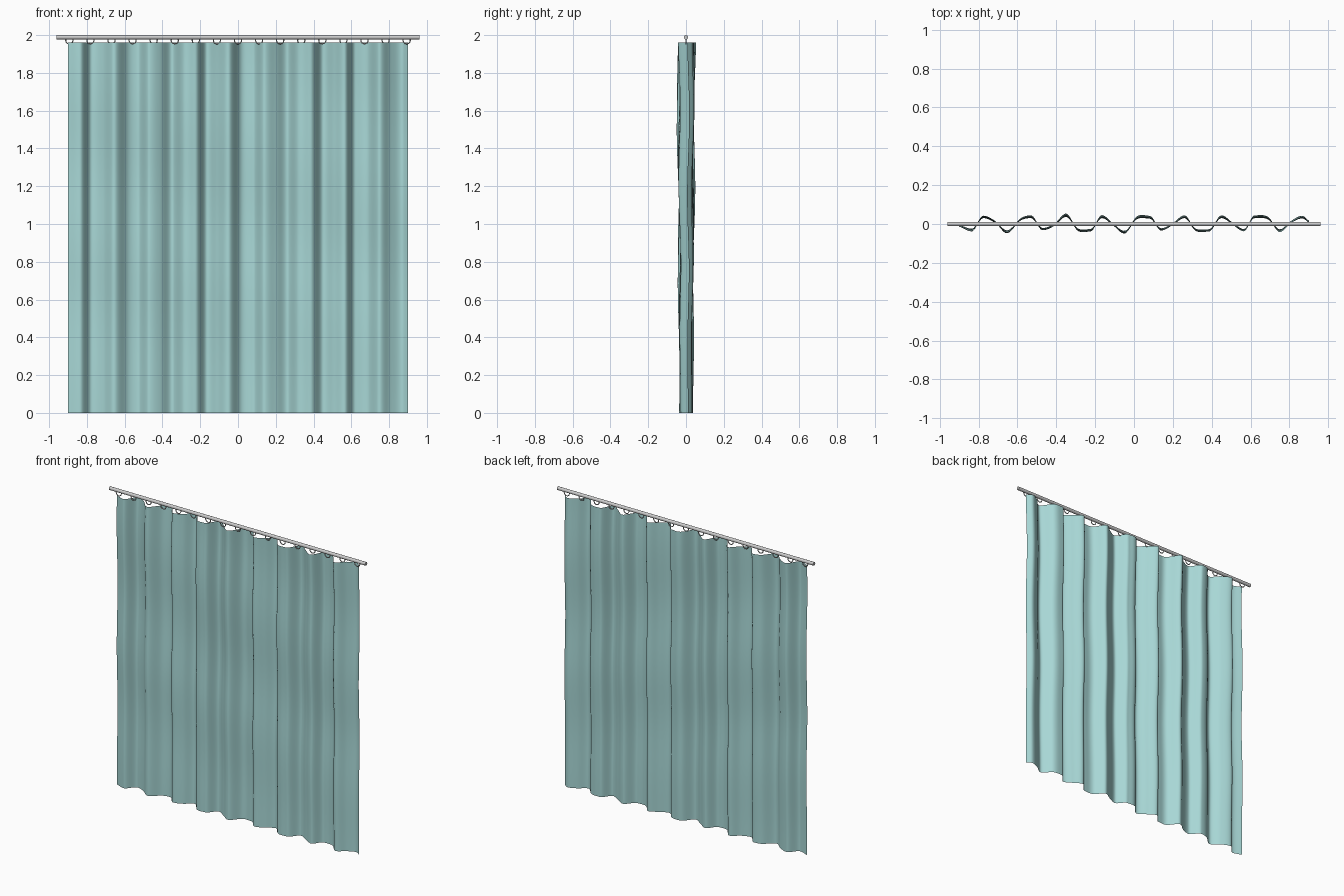
import bpy, bmesh, math
from mathutils import Matrix

if "Cube" in bpy.data.objects:
    bpy.data.objects.remove(bpy.data.objects["Cube"])


def material(name, rgb):
    m = bpy.data.materials.new(name)
    m.diffuse_color = (*rgb, 1)
    m.use_nodes = True
    m.node_tree.nodes["Principled BSDF"].inputs["Base Color"].default_value = m.diffuse_color
    return m


teal = material("pale teal fabric", (0.39, 0.68, 0.67))
steel = material("light grey metal", (0.60, 0.60, 0.60))

# Fold profile: (x, y) crests and troughs across the curtain width
FOLDS = [(-0.90, -0.008), (-0.835, -0.033), (-0.775, 0.040), (-0.71, 0.008),
         (-0.655, -0.043), (-0.58, 0.028), (-0.53, 0.040), (-0.47, -0.028),
         (-0.41, -0.004), (-0.35, 0.048), (-0.29, -0.030), (-0.225, -0.035),
         (-0.165, 0.040), (-0.11, 0.0), (-0.05, -0.046), (0.015, 0.034),
         (0.08, 0.037), (0.14, -0.030), (0.20, 0.0), (0.26, 0.040),
         (0.315, -0.030), (0.385, -0.036), (0.45, 0.040), (0.51, 0.0),
         (0.565, -0.035), (0.62, 0.040), (0.69, 0.032), (0.75, -0.037),
         (0.81, 0.012), (0.865, 0.038), (0.90, 0.012)]


def fold_depth(x):
    """Smoothly blended depth between neighbouring fold points."""
    last = len(FOLDS) - 1
    i = next((k for k in range(last) if x <= FOLDS[k + 1][0]), last - 1)
    (x0, y0), (x1, y1) = FOLDS[i], FOLDS[i + 1]
    before, after = FOLDS[max(i - 1, 0)], FOLDS[min(i + 2, last)]

    def slope(a, b):
        return (b[1] - a[1]) / (b[0] - a[0])
    s = slope((x0, y0), (x1, y1))
    h, t = x1 - x0, (x - x0) / (x1 - x0)
    s0, s1 = slope(before, (x0, y0)) if i else s, slope((x1, y1), after) if i < last - 1 else s
    m0 = (s0 + s) / 2 if s0 * s > 0 else 0
    m1 = (s1 + s) / 2 if s1 * s > 0 else 0
    return ((2*t**3 - 3*t**2 + 1) * y0 + (t**3 - 2*t**2 + t) * h * m0
            + (3*t**2 - 2*t**3) * y1 + (t**3 - t**2) * h * m1)


def finish(name, bm, mat):
    me = bpy.data.meshes.new(name)
    bm.to_mesh(me)
    bm.free()
    for p in me.polygons:
        p.use_smooth = True
    me.materials.append(mat)
    ob = bpy.data.objects.new(name, me)
    bpy.context.collection.objects.link(ob)
    return ob


# Curtain: pleated sheet swaying gently over its height
COLS, ROWS, TOP = 240, 40, 1.96
bm = bmesh.new()
grid = []
for r in range(ROWS + 1):
    z = TOP * r / ROWS
    depth = 0.78 + 0.24 * z / TOP
    row = []
    for c in range(COLS + 1):
        x = -0.90 + 1.80 * c / COLS
        sway = 0.005 * math.sin(z * 7.5 + 2.6 * x) * min(1, z + 0.2)
        row.append(bm.verts.new((x, fold_depth(x) * depth + sway, z)))
    grid.append(row)
for r in range(ROWS):
    for c in range(COLS):
        bm.faces.new((grid[r][c], grid[r][c + 1], grid[r + 1][c + 1], grid[r + 1][c]))
finish("curtain", bm, teal)

# Rod: horizontal bar carrying the rings
bpy.ops.mesh.primitive_cylinder_add(vertices=24, radius=0.0115, depth=1.92,
                                    location=(0, 0, 1.9885),
                                    rotation=(0, math.pi / 2, 0))
rod = bpy.context.object
rod.name = "curtain_rod"
rod.data.materials.append(steel)
bpy.ops.object.shade_smooth_by_angle()

# Rings: evenly spaced loops hanging below the rod
for k in range(17):
    bpy.ops.mesh.primitive_torus_add(major_segments=24, minor_segments=8,
                                     major_radius=0.019, minor_radius=0.003,
                                     location=(-0.893 + 1.786 * k / 16, 0, 1.973),
                                     rotation=(math.pi / 2, 0, 0))
    ring = bpy.context.object
    ring.name = f"curtain_ring_{k + 1}"
    ring.data.materials.append(steel)
    bpy.ops.object.shade_smooth_by_angle()
